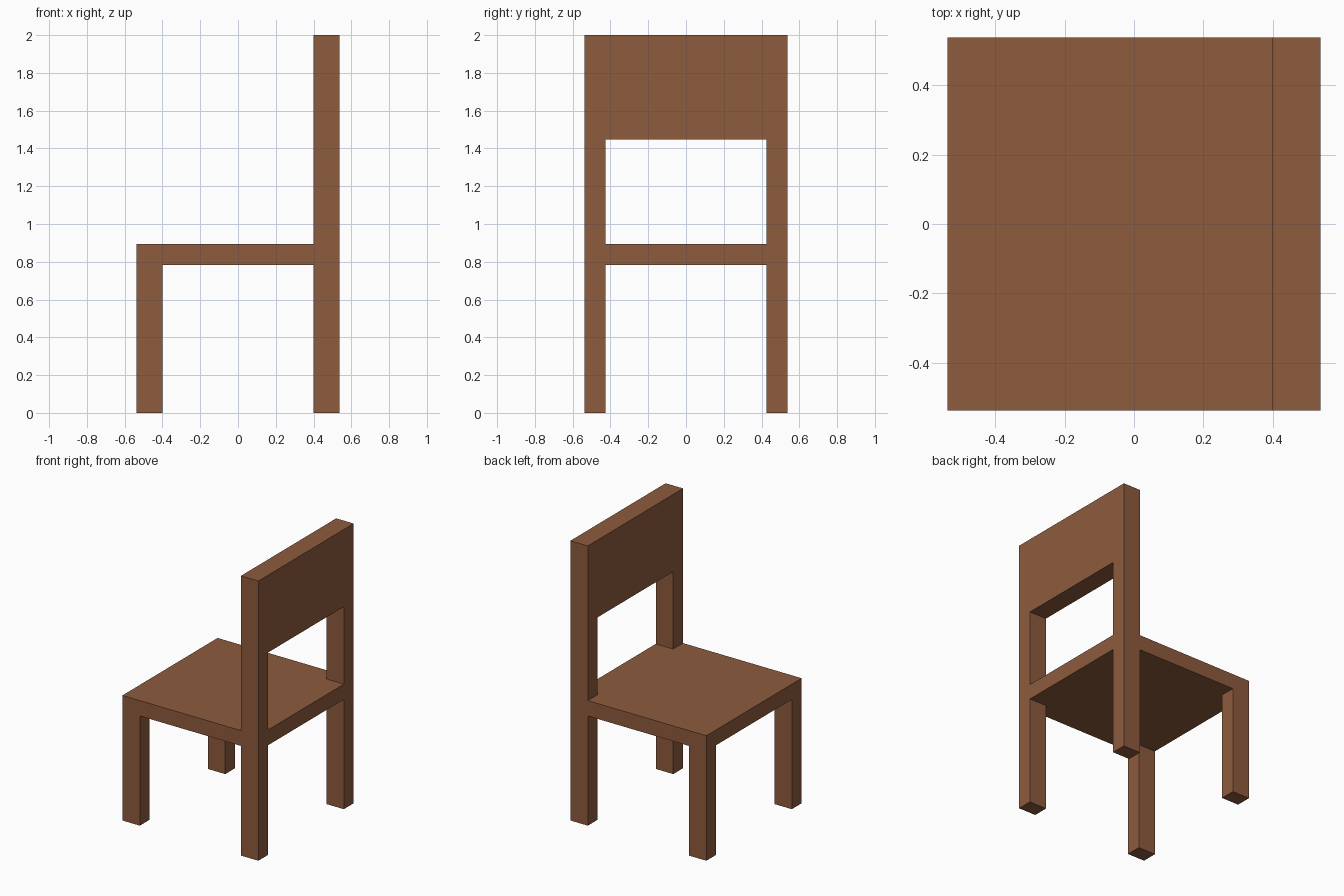
import bpy
import bmesh
from itertools import product
from mathutils import Vector

if "Cube" in bpy.data.objects:
    bpy.data.objects.remove(bpy.data.objects["Cube"])

# Cut lines of the chair: leg widths, seat thickness, backrest height
CUTS = (
    (-0.538, -0.40, 0.40, 0.538),
    (-0.538, -0.427, 0.427, 0.538),
    (0.0, 0.784, 0.894, 1.447, 2.0),
)

# Parts as blocks between the cut lines (the back of the seat is at +x)
legs = set(product((0, 2), (0, 2), (0,)))
seat = set(product(range(3), range(3), (1,)))
back_posts = set(product((2,), (0, 2), (2,)))
backrest = set(product((2,), range(3), (3,)))
solid = legs | seat | back_posts | backrest


def add_side(bm, cell, axis, step):
    """Add one side of a block."""
    u, v = (axis + 1) % 3, (axis + 2) % 3
    corners = []
    for du, dv in ((0, 0), (1, 0), (1, 1), (0, 1)):
        idx = list(cell)
        idx[axis] += step
        idx[u] += du
        idx[v] += dv
        corners.append(bm.verts.new(Vector(CUTS[a][idx[a]] for a in range(3))))
    bm.faces.new(corners if step else corners[::-1])


# Outer skin only, so all parts join into one seamless solid
bm = bmesh.new()
for cell in sorted(solid):
    for axis, step in product(range(3), (0, 1)):
        neighbour = list(cell)
        neighbour[axis] += 1 if step else -1
        if tuple(neighbour) not in solid:
            add_side(bm, cell, axis, step)
bmesh.ops.remove_doubles(bm, verts=bm.verts[:], dist=0.0001)
bmesh.ops.dissolve_limit(bm, angle_limit=0.01, verts=bm.verts[:], edges=bm.edges[:])

mesh = bpy.data.meshes.new("chair")
bm.to_mesh(mesh)
bm.free()

# Brown wood
wood = bpy.data.materials.new("brown_wood")
wood.diffuse_color = (0.27, 0.105, 0.048, 1.0)
wood.use_nodes = True
wood.node_tree.nodes["Principled BSDF"].inputs["Base Color"].default_value = wood.diffuse_color
mesh.materials.append(wood)

chair = bpy.data.objects.new("chair", mesh)
bpy.context.collection.objects.link(chair)
